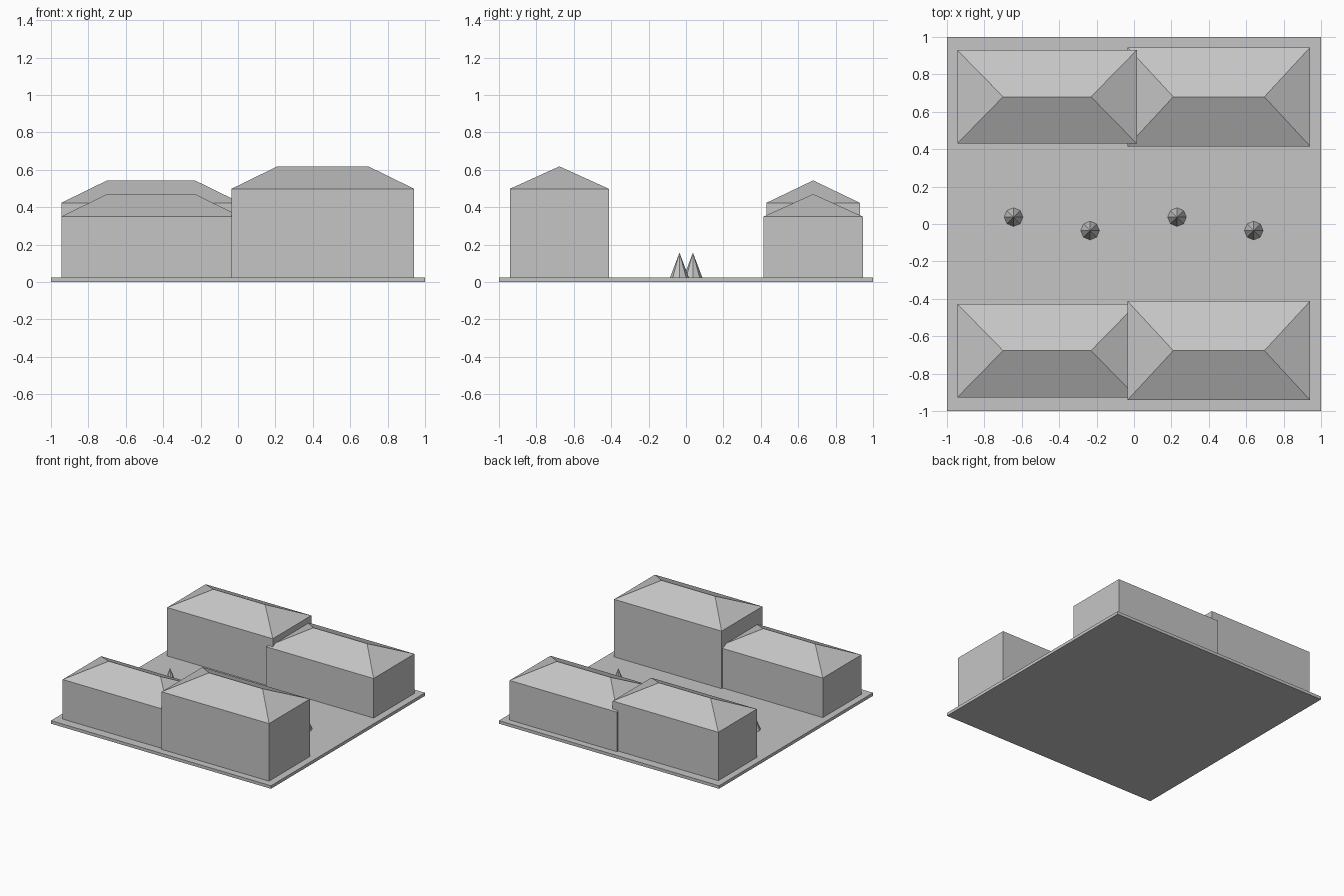
import bpy
import bmesh

if "Cube" in bpy.data.objects:
    bpy.data.objects.remove(bpy.data.objects["Cube"], do_unlink=True)

grey = bpy.data.materials.new("plain grey")
grey.use_nodes = True
grey.diffuse_color = (0.56, 0.56, 0.56, 1)
grey.node_tree.nodes["Principled BSDF"].inputs["Base Color"].default_value = grey.diffuse_color

GROUND = 0.025
ROOF_RISE = 0.12
HIP = 0.245


def finish(name, bm):
    bmesh.ops.recalc_face_normals(bm, faces=bm.faces)
    mesh = bpy.data.meshes.new(name)
    bm.to_mesh(mesh)
    bm.free()
    mesh.materials.append(grey)
    obj = bpy.data.objects.new(name, mesh)
    bpy.context.collection.objects.link(obj)


def box(name, x0, x1, y0, y1, z0, z1):
    bm = bmesh.new()
    bmesh.ops.create_cube(bm, size=1)
    for v in bm.verts:
        v.co.x = x1 if v.co.x > 0 else x0
        v.co.y = y1 if v.co.y > 0 else y0
        v.co.z = z1 if v.co.z > 0 else z0
    finish(name, bm)


def hip_roof(name, x0, x1, y0, y1, z):
    bm = bmesh.new()
    a, b, c, d = [bm.verts.new((x, y, z)) for x, y in
                  ((x0, y0), (x1, y0), (x1, y1), (x0, y1))]
    mid = (y0 + y1) / 2
    left, right = [bm.verts.new((x, mid, z + ROOF_RISE))
                   for x in (x0 + HIP, x1 - HIP)]
    for face in ((a, b, right, left), (b, c, right), (c, d, left, right),
                 (d, a, left), (d, c, b, a)):
        bm.faces.new(face)
    finish(name, bm)


# Ground slab
box("ground_slab", -1, 1, -1, 1, 0, GROUND)

# Four houses in two overlapping pairs: x range, centre y, half depth, eaves
houses = {
    "front_left_house": (-0.945, 0.015, -0.677, 0.25, 0.35),
    "front_right_house": (-0.035, 0.942, -0.677, 0.265, 0.498),
    "back_left_house": (-0.945, 0.015, 0.68, 0.25, 0.423),
    "back_right_house": (-0.035, 0.942, 0.68, 0.265, 0.35),
}
for name, (x0, x1, y, half, eaves) in houses.items():
    box(name + "_walls", x0, x1, y - half, y + half, GROUND, eaves)
    hip_roof(name + "_roof", x0, x1, y - half, y + half, eaves)

# Row of small cone trees, staggered about the middle of the street
TREE_HEIGHT = 0.132
for i, x in enumerate((-0.644, -0.235, 0.23, 0.64)):
    bm = bmesh.new()
    bmesh.ops.create_cone(bm, cap_ends=True, segments=8, radius1=0.05,
                          radius2=0, depth=TREE_HEIGHT)
    bmesh.ops.translate(bm, verts=bm.verts, vec=(
        x, 0.037 if i % 2 == 0 else -0.035, GROUND + TREE_HEIGHT / 2))
    finish(f"tree_{i + 1}", bm)
